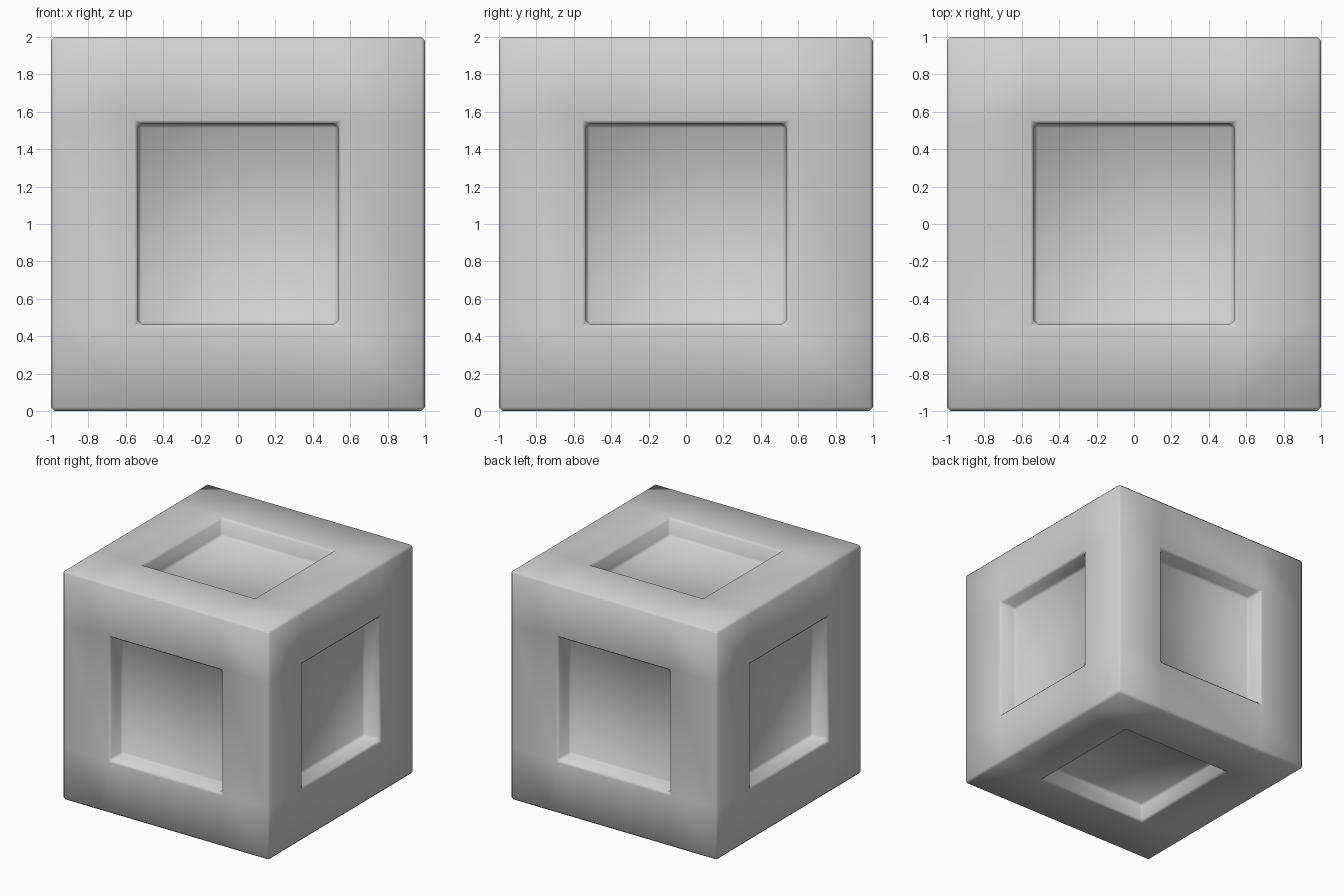
import bpy
import bmesh
from mathutils import Vector

HALF = 1.0       # half the cube side
POCKET = 0.535   # half the recess width
DEPTH = 0.16     # recess depth
BEVEL = 0.02     # edge chamfer

default = bpy.data.objects.get("Cube")
if default:
    bpy.data.objects.remove(default, do_unlink=True)

# Single grey material
grey = bpy.data.materials.new("light_grey")
grey.use_nodes = True
colour = (0.64, 0.64, 0.64, 1)
grey.diffuse_color = colour
grey.node_tree.nodes["Principled BSDF"].inputs["Base Color"].default_value = colour

# Cube with each side cut into a three by three grid
bm = bmesh.new()
bmesh.ops.create_cube(bm, size=2 * HALF)
for axis in range(3):
    for offset in (-POCKET, POCKET):
        normal = Vector((0, 0, 0))
        normal[axis] = 1
        bmesh.ops.bisect_plane(bm, geom=bm.verts[:] + bm.edges[:] + bm.faces[:],
                               plane_co=normal * offset, plane_no=normal)

# Sink the middle square of every side
bm.normal_update()
middles = [f for f in bm.faces
           if (f.calc_center_median() - f.normal * HALF).length < POCKET / 2]
for face in middles:
    inward = -face.normal * DEPTH
    floor = bmesh.ops.extrude_discrete_faces(bm, faces=[face])["faces"][0]
    bmesh.ops.translate(bm, verts=floor.verts, vec=inward)
bmesh.ops.translate(bm, verts=bm.verts, vec=(0, 0, HALF))
for face in bm.faces:
    face.smooth = True

mesh = bpy.data.meshes.new("recessed_cube")
bm.to_mesh(mesh)
bm.free()
mesh.materials.append(grey)
cube = bpy.data.objects.new("recessed_cube", mesh)
bpy.context.collection.objects.link(cube)

# Narrow chamfer on every hard edge, softly shaded across
bevel = cube.modifiers.new("chamfer", "BEVEL")
bevel.width = BEVEL
bevel.segments = 1
bevel.limit_method = "ANGLE"
